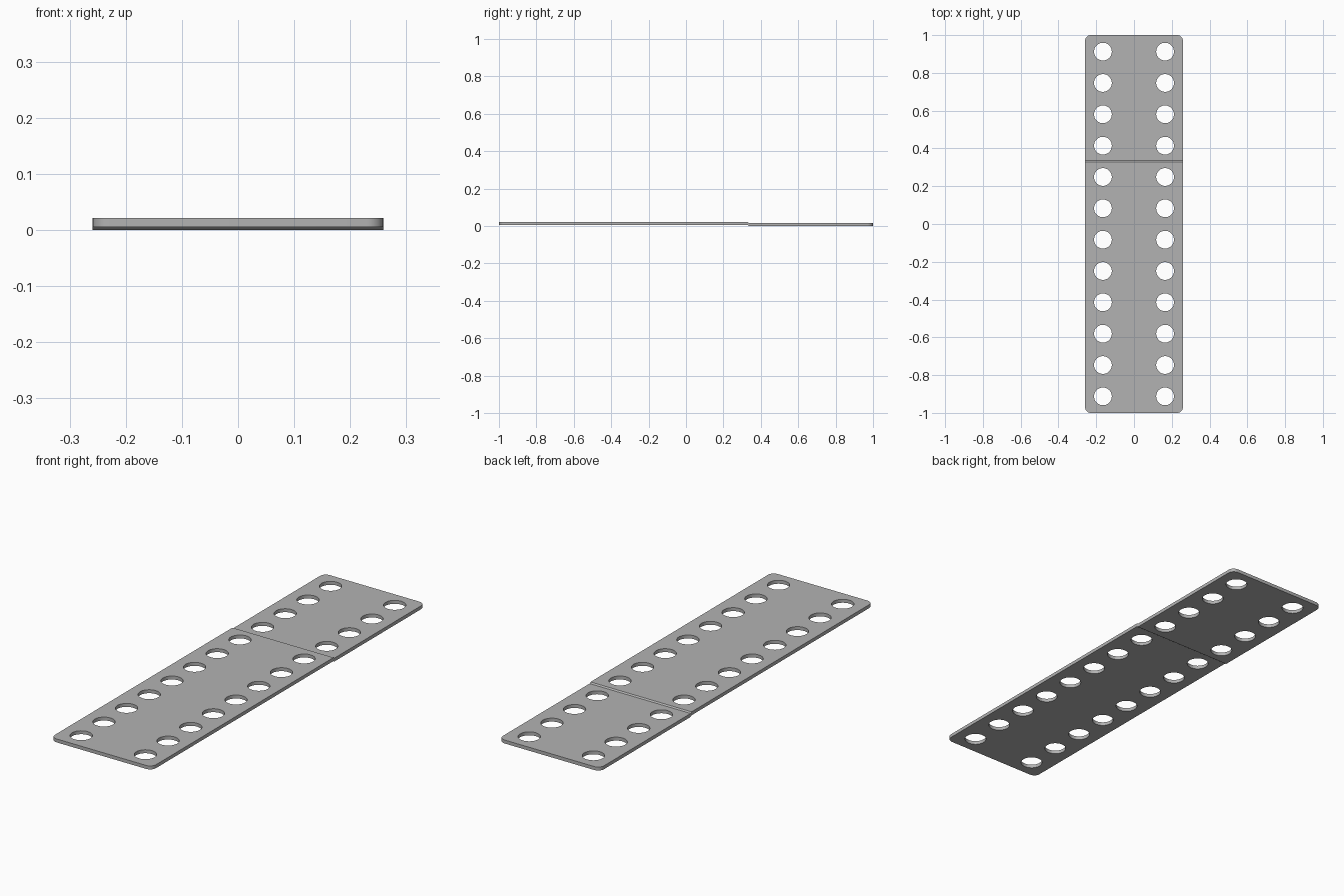
import bpy
import bmesh
from mathutils import Matrix

cube = bpy.data.objects.get("Cube")
if cube:
    bpy.data.objects.remove(cube, do_unlink=True)

HALF_W = 0.259
THICK = 0.016
STEP = 0.005
CORNER = 0.03
HOLE_R = 0.047
HOLE_X = 0.1645
HOLE_END = 0.9125
ROWS = 12

# Plain grey metal
grey = bpy.data.materials.new("grey_metal")
grey.use_nodes = True
colour = (0.45, 0.45, 0.45, 1)
grey.diffuse_color = colour
grey.node_tree.nodes["Principled BSDF"].inputs["Base Color"].default_value = colour


def make_object(name, bm):
    bmesh.ops.recalc_face_normals(bm, faces=bm.faces)
    mesh = bpy.data.meshes.new(name)
    bm.to_mesh(mesh)
    bm.free()
    mesh.materials.append(grey)
    obj = bpy.data.objects.new(name, mesh)
    bpy.context.collection.objects.link(obj)
    return obj


# Plate: side profile with a small joggle, extruded across the width
path = [(-1, STEP), (0.329, STEP), (0.336, 0), (1, 0)]
profile = path + [(y, z + THICK) for y, z in reversed(path)]
bm = bmesh.new()
side = bm.faces.new([bm.verts.new((-HALF_W, y, z)) for y, z in profile])
ext = bmesh.ops.extrude_face_region(bm, geom=[side])
moved = [g for g in ext["geom"] if isinstance(g, bmesh.types.BMVert)]
bmesh.ops.translate(bm, verts=moved, vec=(2 * HALF_W, 0, 0))

# Rounded plan corners
corners = [e for e in bm.edges
           if abs(e.verts[0].co.z - e.verts[1].co.z) > THICK / 2
           and all(abs(v.co.y) > 0.99 for v in e.verts)]
bmesh.ops.bevel(bm, geom=corners, offset=CORNER, segments=8,
                profile=0.5, affect="EDGES")
plate = make_object("perforated_plate", bm)

# Two rows of round holes
bm = bmesh.new()
for i in range(ROWS):
    y = HOLE_END * (1 - 2 * i / (ROWS - 1))
    for x in (-HOLE_X, HOLE_X):
        bmesh.ops.create_cone(bm, cap_ends=True, segments=48, radius1=HOLE_R,
                              radius2=HOLE_R, depth=0.2,
                              matrix=Matrix.Translation((x, y, 0)))
cutter = make_object("hole_cutter", bm)
cutter.hide_render = True

cut = plate.modifiers.new("holes", "BOOLEAN")
cut.operation = "DIFFERENCE"
cut.solver = "EXACT"
cut.object = cutter

bpy.ops.object.select_all(action="DESELECT")
plate.select_set(True)
bpy.context.view_layer.objects.active = plate
bpy.ops.object.modifier_apply(modifier=cut.name)
bpy.data.objects.remove(cutter, do_unlink=True)
bpy.ops.object.shade_smooth_by_angle(angle=0.5)
